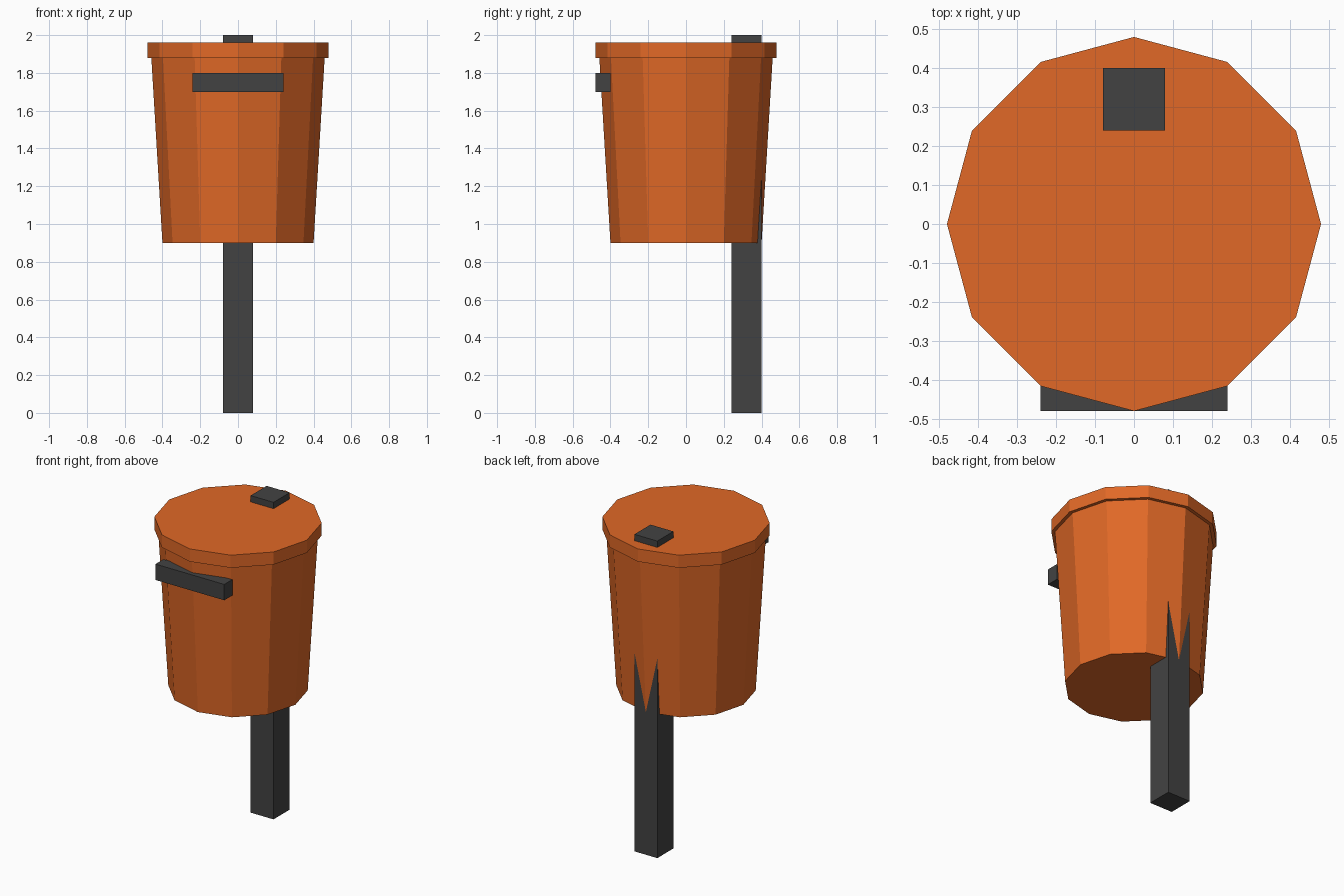
import bpy
import math

if "Cube" in bpy.data.objects:
    bpy.data.objects.remove(bpy.data.objects["Cube"])


def material(name, rgb):
    m = bpy.data.materials.new(name)
    m.diffuse_color = (*rgb, 1.0)
    m.use_nodes = True
    m.node_tree.nodes["Principled BSDF"].inputs["Base Color"].default_value = m.diffuse_color
    return m


orange = material("orange", (0.75, 0.14, 0.02))
charcoal = material("charcoal", (0.055, 0.055, 0.055))


def drum(name, r_bottom, r_top, z0, z1, mat):
    # twelve-sided drum with corners on the x and y axes
    bpy.ops.mesh.primitive_cone_add(vertices=12, radius1=r_bottom, radius2=r_top,
                                    depth=z1 - z0, location=(0, 0, (z0 + z1) / 2))
    ob = bpy.context.object
    ob.name = name
    ob.data.materials.append(mat)
    return ob


def box(name, lo, hi, mat):
    centre = [(a + b) / 2 for a, b in zip(lo, hi)]
    bpy.ops.mesh.primitive_cube_add(size=1, location=centre)
    ob = bpy.context.object
    ob.name = name
    ob.scale = [b - a for a, b in zip(lo, hi)]
    bpy.ops.object.transform_apply(location=False, rotation=False, scale=True)
    ob.data.materials.append(mat)
    return ob


# Tapered bin and its overhanging lid
drum("bin_body", 0.40, 0.46, 0.90, 1.90, orange)
drum("lid", 0.48, 0.48, 1.88, 1.96, orange)

# Post running up through the back of the bin
box("post", (-0.08, 0.24, 0.0), (0.08, 0.40, 2.0), charcoal)

# Litter opening on the front
box("opening", (-0.24, -0.48, 1.70), (0.24, -0.40, 1.80), charcoal)
